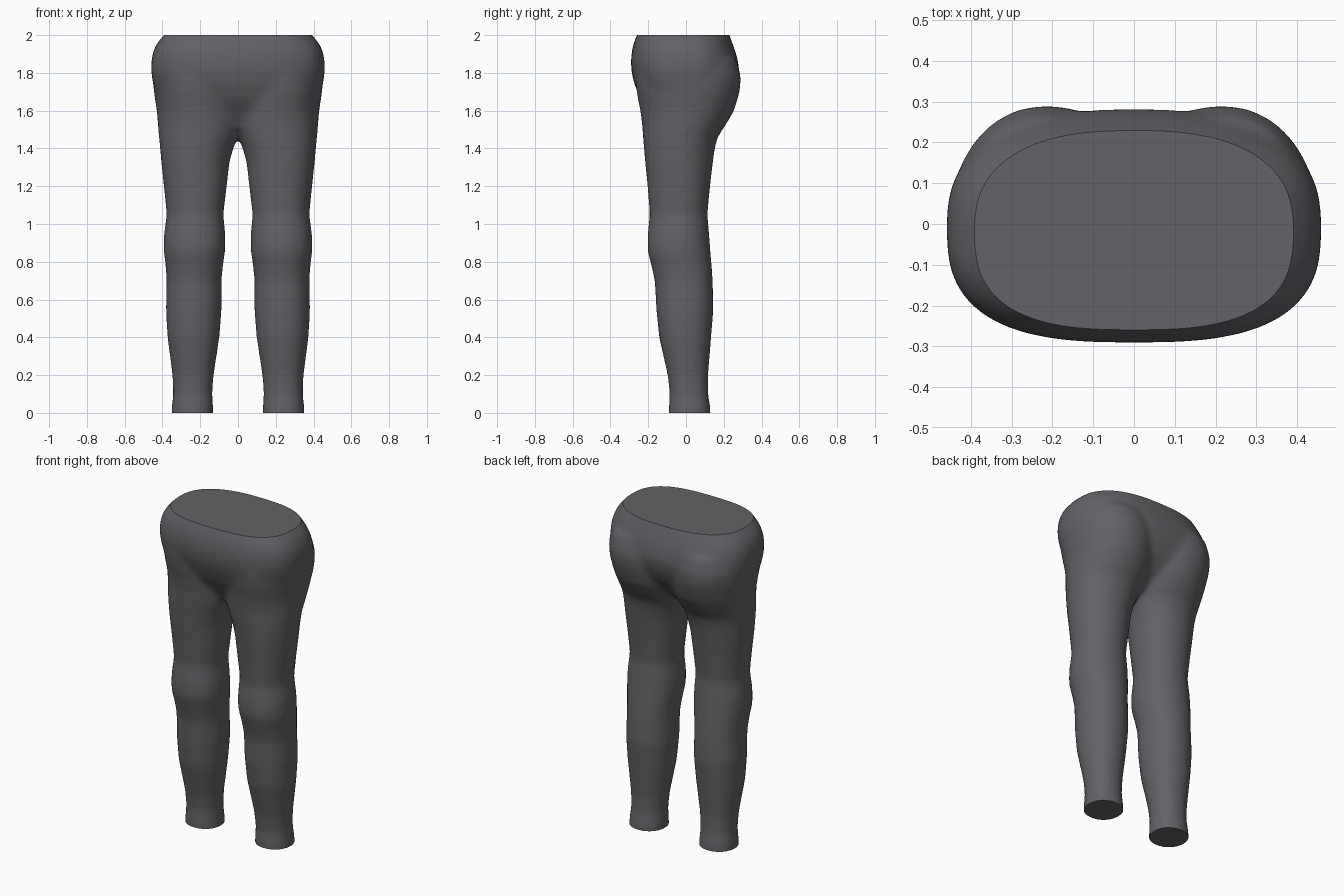
import bpy, bmesh, math

if "Cube" in bpy.data.objects:
    bpy.data.objects.remove(bpy.data.objects["Cube"])

SEGMENTS = 48


def power(v, e):
    return math.copysign(abs(v) ** e, v)


def loft(bm, rings, n_front, n_back):
    """Closed loft through rings of (z, x_min, x_max, y_front, y_back)."""
    loops = []
    for z, x0, x1, y0, y1 in rings:
        cx, rx, cy, ry = (x0 + x1) / 2, (x1 - x0) / 2, (y0 + y1) / 2, (y1 - y0) / 2
        loop = []
        for i in range(SEGMENTS):
            a = 2 * math.pi * i / SEGMENTS
            n = n_back if math.sin(a) > 0 else n_front
            loop.append(bm.verts.new((cx + rx * power(math.cos(a), 2 / n),
                                      cy + ry * power(math.sin(a), 2 / n), z)))
        loops.append(loop)
    for lo, hi in zip(loops, loops[1:]):
        for i in range(SEGMENTS):
            j = (i + 1) % SEGMENTS
            bm.faces.new((lo[i], lo[j], hi[j], hi[i]))
    bm.faces.new(loops[0][::-1])
    bm.faces.new(loops[-1])


# Leg sections: height, inner x, outer x, front y, back y
LEG = [
    (-0.10, .130, .352, -.092, .132), (0.03, .130, .352, -.092, .130),
    (0.10, .136, .344, -.087, .118), (0.20, .128, .348, -.098, .118),
    (0.40, .098, .374, -.143, .134), (0.55, .086, .382, -.158, .146),
    (0.70, .087, .378, -.166, .142), (0.78, .079, .384, -.184, .137),
    (0.86, .067, .394, -.205, .129), (0.95, .067, .392, -.203, .123),
    (1.05, .077, .378, -.192, .114), (1.20, .059, .393, -.204, .128),
    (1.32, .046, .406, -.216, .142), (1.40, .025, .413, -.223, .153),
    (1.46, .000, .419, -.228, .168), (1.52, -.02, .424, -.232, .208),
    (1.60, -.03, .430, -.242, .255), (1.70, -.03, .446, -.262, .285),
    (1.78, -.02, .450, -.270, .292), (1.88, .010, .430, -.260, .265),
]
# Hip sections: height, half width, front y, back y
HIPS = [
    (1.50, .24, -.14, .10), (1.58, .34, -.19, .18), (1.66, .420, -.24, .240),
    (1.74, .450, -.273, .274), (1.80, .460, -.288, .283),
    (1.86, .460, -.292, .276), (1.91, .451, -.288, .263),
    (1.955, .431, -.278, .247), (2.00, .393, -.260, .230), (2.06, .330, -.235, .205),
]

bm = bmesh.new()
for side in (1, -1):
    loft(bm, [(z, *sorted((side * a, side * b)), f, k) for z, a, b, f, k in LEG], 2.1, 2.1)
loft(bm, [(z, -w, w, f, k) for z, w, f, k in HIPS], 2.8, 2.5)
mesh = bpy.data.meshes.new("legs_and_hips")
bm.to_mesh(mesh)
bm.free()
body = bpy.data.objects.new("legs_and_hips", mesh)
bpy.context.collection.objects.link(body)

# Fuse the lofts into one skin and soften the joins
fuse = body.modifiers.new("fuse", 'REMESH')
fuse.mode = 'VOXEL'
fuse.voxel_size = 0.014
soften = body.modifiers.new("soften", 'SMOOTH')
soften.factor = 0.5
soften.iterations = 20
bpy.context.view_layer.objects.active = body
body.select_set(True)
for name in ("fuse", "soften"):
    bpy.ops.object.modifier_apply(modifier=name)

# Cut the waist and ankles flat and cap them
bm = bmesh.new()
bm.from_mesh(body.data)
for z, up in ((2.0, 1), (0.0, -1)):
    bmesh.ops.bisect_plane(bm, geom=bm.verts[:] + bm.edges[:] + bm.faces[:], dist=1e-5,
                           plane_co=(0, 0, z), plane_no=(0, 0, up), clear_outer=True)
    rim = [e for e in bm.edges if e.is_boundary]
    bmesh.ops.holes_fill(bm, edges=rim, sides=0)
bmesh.ops.recalc_face_normals(bm, faces=bm.faces[:])
bm.to_mesh(body.data)
bm.free()

grey = bpy.data.materials.new("dark grey")
grey.diffuse_color = (0.125, 0.123, 0.135, 1)
grey.use_nodes = True
grey.node_tree.nodes["Principled BSDF"].inputs["Base Color"].default_value = grey.diffuse_color
body.data.materials.clear()
body.data.materials.append(grey)
for p in body.data.polygons:
    p.material_index = 0
bpy.ops.object.shade_smooth_by_angle(angle=math.radians(35))
